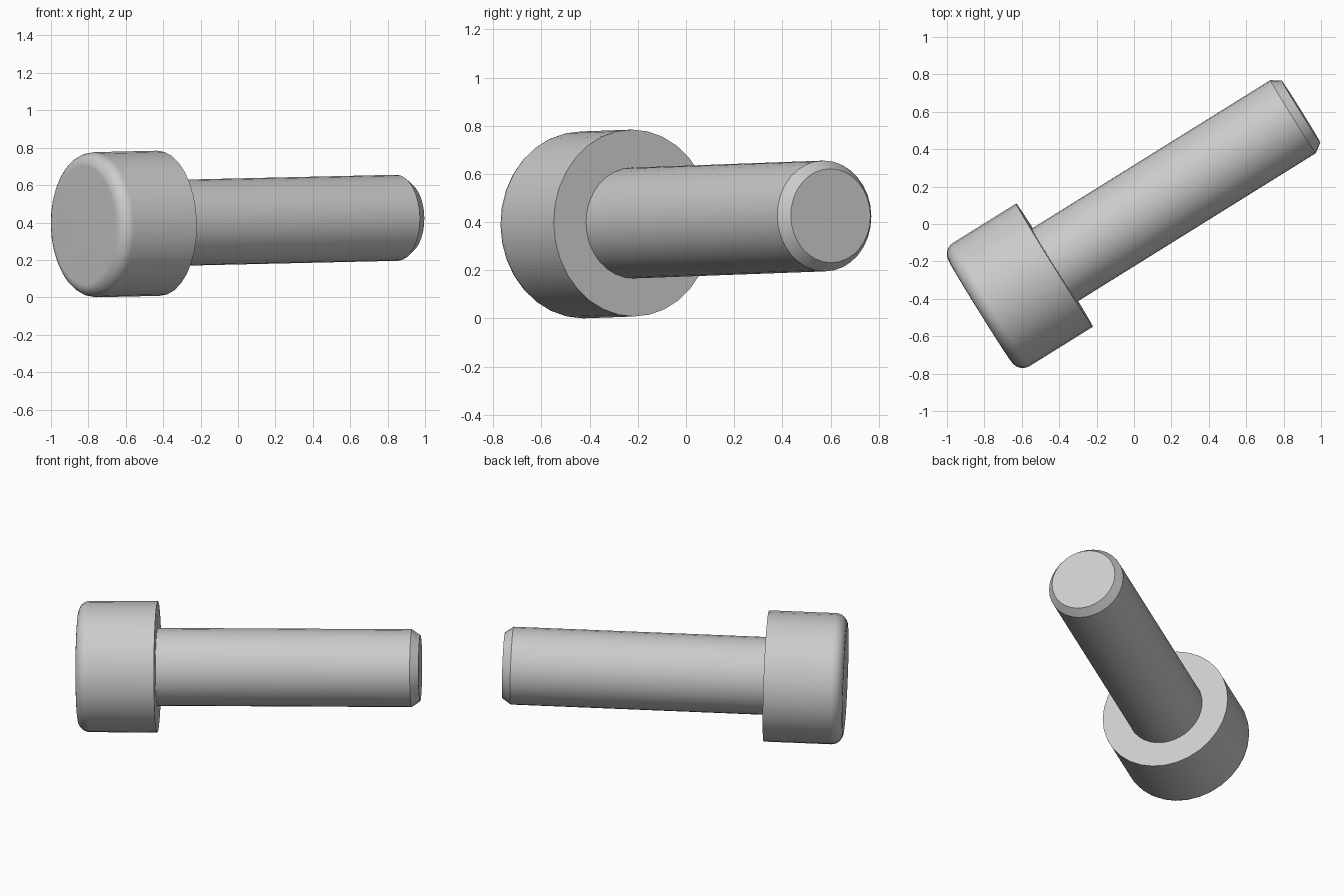
import bpy, bmesh
from math import sin, cos, pi, radians
from mathutils import Vector, Matrix

cube = bpy.data.objects.get("Cube")
if cube:
    bpy.data.objects.remove(cube, do_unlink=True)

SIDES = 32
HEAD_R, HEAD_H, FILLET = 0.388, 0.468, 0.07
SHANK_R, SHANK_L, CHAMFER, TIP_R = 0.23, 1.553, 0.05, 0.195
HEX_R, HEX_DEPTH, HEX_TURN = 0.268, 0.235, radians(11)

# Plain grey metal
steel = bpy.data.materials.new("grey_steel")
steel.use_nodes = True
grey = (0.6, 0.6, 0.6, 1)
steel.diffuse_color = grey
steel.node_tree.nodes["Principled BSDF"].inputs["Base Color"].default_value = grey

# Screw frame: local z runs from head to tip, origin under the head
axis = Vector((cos(radians(31.9)), sin(radians(31.9)), 0.0195)).normalized()
side = axis.cross(Vector((0, 0, 1))).normalized()
up = side.cross(axis)
frame = Matrix.Translation((-0.425, -0.22, 0.396)) @ \
    Matrix((up, side, axis)).transposed().to_4x4()


def ring(bm, radius, z, count=SIDES, turn=0.0):
    return [bm.verts.new((radius * cos(turn + 2 * pi * i / count),
                          radius * sin(turn + 2 * pi * i / count), z))
            for i in range(count)]


def skin(bm, rings):
    for a, b in zip(rings, rings[1:]):
        n = len(a)
        for i in range(n):
            j = (i + 1) % n
            bm.faces.new((a[i], a[j], b[j], b[i]))


def loop_edges(bm, verts):
    return [bm.edges.get((v, verts[i - 1])) for i, v in enumerate(verts)]


def finish(bm, name):
    bmesh.ops.recalc_face_normals(bm, faces=bm.faces)
    mesh = bpy.data.meshes.new(name)
    bm.to_mesh(mesh)
    bm.free()
    mesh.materials.append(steel)
    obj = bpy.data.objects.new(name, mesh)
    bpy.context.collection.objects.link(obj)
    obj.matrix_world = frame
    bpy.ops.object.select_all(action='DESELECT')
    obj.select_set(True)
    bpy.context.view_layer.objects.active = obj
    bpy.ops.object.shade_smooth_by_angle(angle=radians(30))
    normals = obj.modifiers.new("flat_face_normals", 'WEIGHTED_NORMAL')
    normals.keep_sharp = True


# Head: rounded front rim, straight wall, flat underside, hexagonal socket
bm = bmesh.new()
rim = []
for k in range(7):
    a = pi / 2 * k / 6
    rim.append(ring(bm, HEAD_R - FILLET + FILLET * sin(a),
                    -HEAD_H + FILLET - FILLET * cos(a)))
skin(bm, rim + [ring(bm, HEAD_R, 0), ring(bm, SHANK_R, 0)])
socket = [ring(bm, HEX_R, -HEAD_H, 6, HEX_TURN),
          ring(bm, HEX_R, -HEAD_H + HEX_DEPTH, 6, HEX_TURN)]
skin(bm, socket)
bm.faces.new(socket[1])
bmesh.ops.bridge_loops(bm, edges=loop_edges(bm, rim[0]) + loop_edges(bm, socket[0]))
finish(bm, "screw_head")

# Shank: plain cylinder with a chamfered tip
bm = bmesh.new()
shank = [ring(bm, SHANK_R, 0), ring(bm, SHANK_R, SHANK_L - CHAMFER),
         ring(bm, TIP_R, SHANK_L)]
skin(bm, shank)
bm.faces.new(shank[-1])
finish(bm, "screw_shank")
